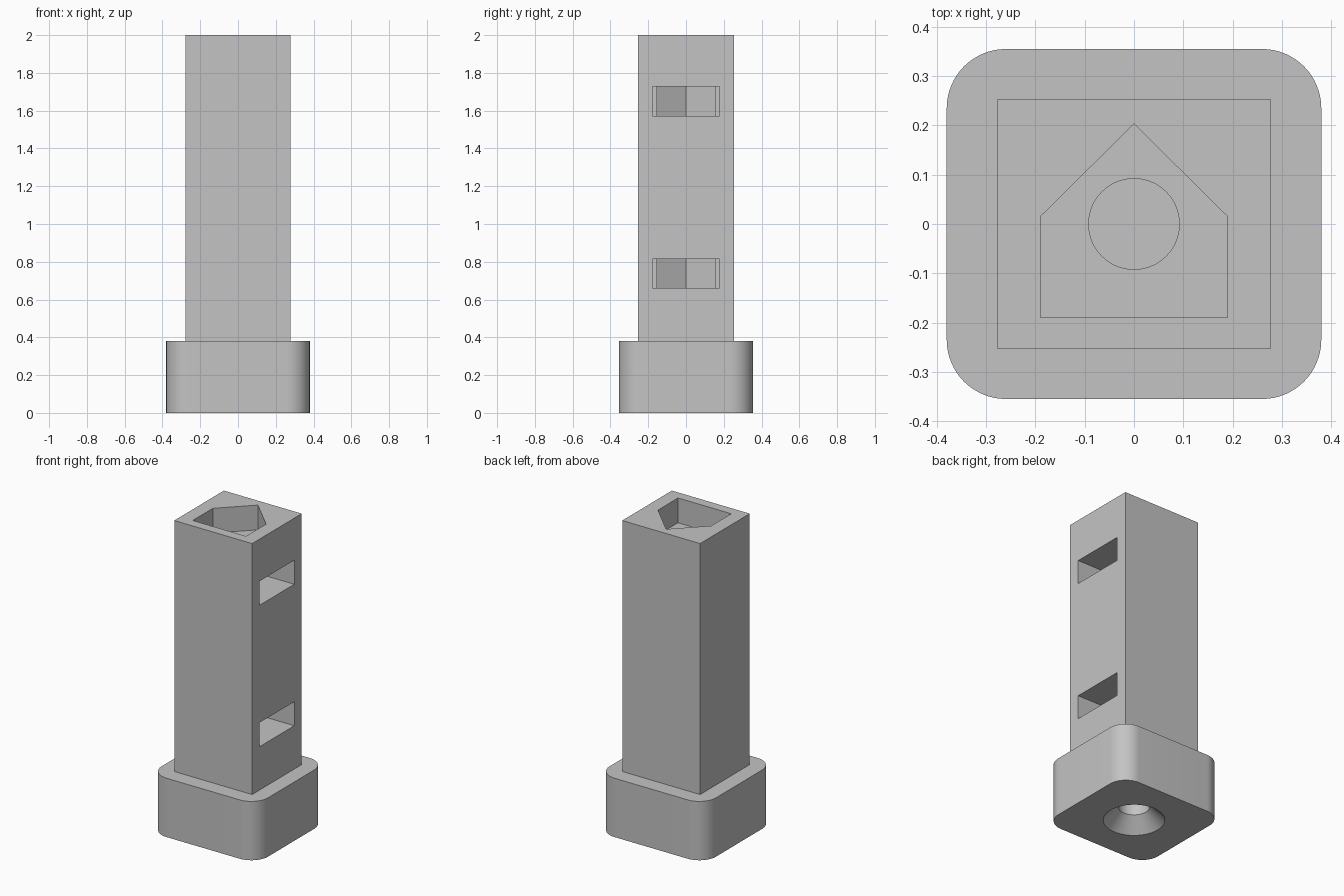
import bpy
import bmesh
from math import cos, sin, pi, radians

if "Cube" in bpy.data.objects:
    bpy.data.objects.remove(bpy.data.objects["Cube"], do_unlink=True)

grey = bpy.data.materials.new("light grey plastic")
grey.use_nodes = True
colour = (0.55, 0.55, 0.55, 1)
grey.diffuse_color = colour
grey.node_tree.nodes["Principled BSDF"].inputs["Base Color"].default_value = colour


def loft(name, rings):
    """Solid through a stack of (outline, height) rings with equal point counts."""
    bm = bmesh.new()
    loops = [[bm.verts.new((x, y, z)) for x, y in outline] for outline, z in rings]
    n = len(loops[0])
    bm.faces.new(loops[0][::-1])
    bm.faces.new(loops[-1])
    for low, high in zip(loops, loops[1:]):
        for i in range(n):
            j = (i + 1) % n
            bm.faces.new((low[i], low[j], high[j], high[i]))
    bmesh.ops.recalc_face_normals(bm, faces=bm.faces)
    mesh = bpy.data.meshes.new(name)
    bm.to_mesh(mesh)
    bm.free()
    mesh.materials.append(grey)
    obj = bpy.data.objects.new(name, mesh)
    bpy.context.collection.objects.link(obj)
    return obj


def prism(name, outline, bottom, top):
    return loft(name, [(outline, bottom), (outline, top)])


def rectangle(hx, hy):
    return [(-hx, -hy), (hx, -hy), (hx, hy), (-hx, hy)]


def rounded_rectangle(hx, hy, r, steps=16):
    points = []
    for k, (sx, sy) in enumerate([(1, 1), (-1, 1), (-1, -1), (1, -1)]):
        for i in range(steps + 1):
            a = (k + i / steps) * pi / 2
            points.append((sx * (hx - r) + r * cos(a), sy * (hy - r) + r * sin(a)))
    return points


def circle(r, n=64):
    return [(r * cos(2 * pi * i / n), r * sin(2 * pi * i / n)) for i in range(n)]


def combine(target, tool, operation):
    """Apply a boolean and remove the tool."""
    tool.hide_render = True
    mod = target.modifiers.new(operation.lower(), 'BOOLEAN')
    mod.operation = operation
    mod.solver = 'EXACT'
    mod.object = tool
    bpy.context.view_layer.objects.active = target
    bpy.ops.object.modifier_apply(modifier=mod.name)
    bpy.data.objects.remove(tool, do_unlink=True)


# Rounded foot and square column joined into one body
body = prism("column_with_foot", rounded_rectangle(0.38, 0.355, 0.12), 0, 0.38)
column = prism("column", rectangle(0.278, 0.253), 0.2, 2)
combine(body, column, 'UNION')

# House-shaped pocket in the top
house = [(-0.19, -0.19), (0.19, -0.19), (0.19, 0.015), (0, 0.203), (-0.19, 0.015)]
combine(body, prism("top_pocket", house, 1.84, 2.1), 'DIFFERENCE')

# Countersunk bolt hole from below, and a blind hole under the pocket
sink = loft("bottom_hole", [(circle(0.28), -0.1), (circle(0.092), 0.088), (circle(0.092), 1.0)])
combine(body, sink, 'DIFFERENCE')
combine(body, prism("top_hole", circle(0.092), 1.35, 1.9), 'DIFFERENCE')

# Hexagonal nut slots opening to the left side
r = 0.177
flat = r * cos(pi / 6)
half = [(0.4, r), (0, r), (0, flat), (-r / 2, flat)]
slot = half + [(-r, 0)] + [(x, -y) for x, y in reversed(half)]
for bottom in (0.66, 1.573):
    combine(body, prism("nut_slot", slot, bottom, bottom + 0.155), 'DIFFERENCE')

# Smooth the rounded corners and holes only
bpy.ops.object.select_all(action='DESELECT')
body.select_set(True)
bpy.context.view_layer.objects.active = body
bpy.ops.object.shade_smooth_by_angle(angle=radians(30))
